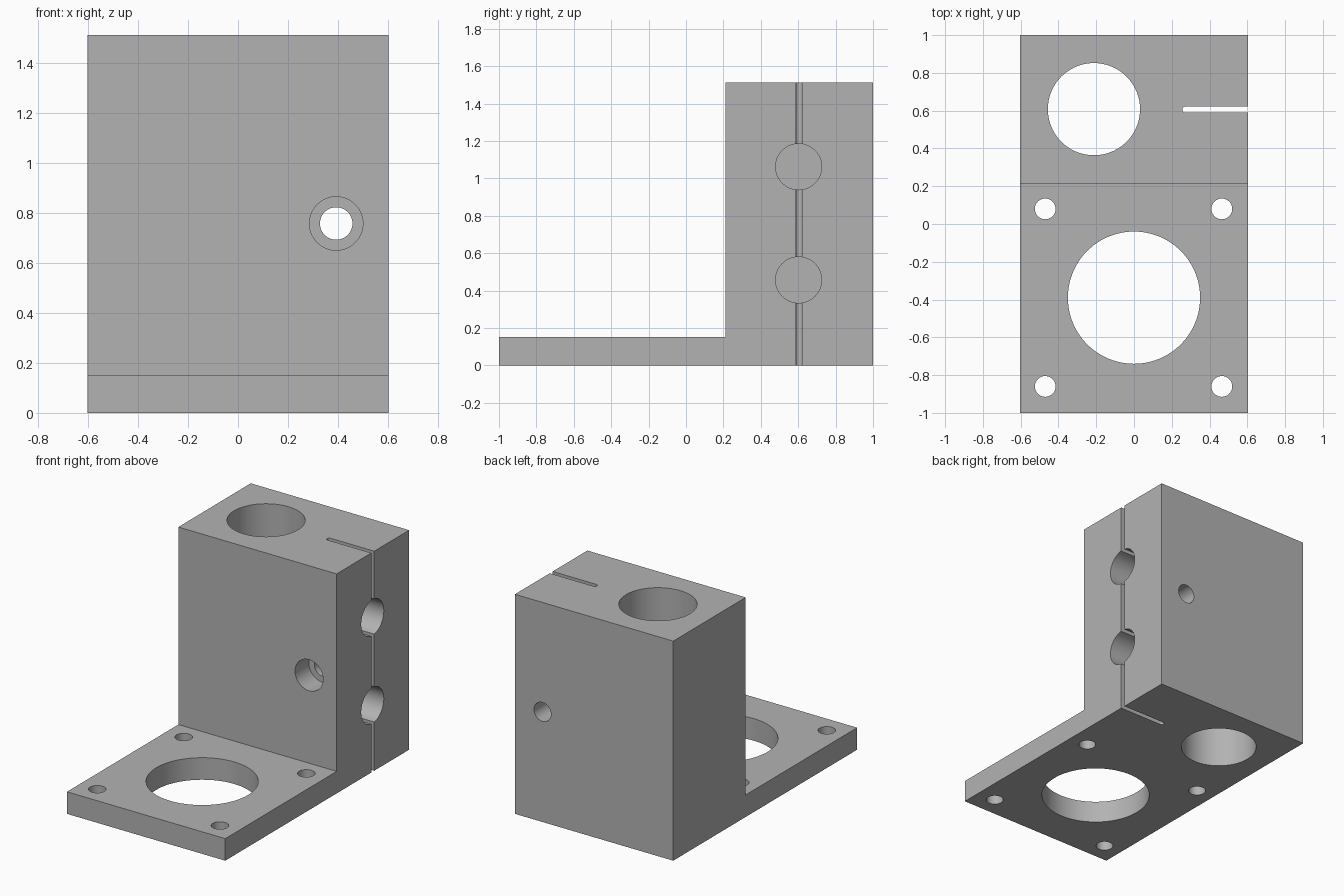
import bpy
import bmesh
from math import pi, radians

cube = bpy.data.objects.get("Cube")
if cube:
    bpy.data.objects.remove(cube, do_unlink=True)

grey = bpy.data.materials.new("machined grey")
grey.use_nodes = True
colour = (0.45, 0.45, 0.45, 1)
grey.diffuse_color = colour
grey.node_tree.nodes["Principled BSDF"].inputs["Base Color"].default_value = colour

HALF_WIDTH = 0.603
HEIGHT = 1.512
STEP_Y = 0.212
PLATE_TOP = 0.152
SLOT_Y = 0.605

# L-shaped body: side profile extruded across the width
profile = [(-1, 0), (1, 0), (1, HEIGHT), (STEP_Y, HEIGHT),
           (STEP_Y, PLATE_TOP), (-1, PLATE_TOP)]
bm = bmesh.new()
face = bm.faces.new([bm.verts.new((-HALF_WIDTH, y, z)) for y, z in profile])
extruded = bmesh.ops.extrude_face_region(bm, geom=[face])["geom"]
moved = [v for v in extruded if isinstance(v, bmesh.types.BMVert)]
bmesh.ops.translate(bm, verts=moved, vec=(2 * HALF_WIDTH, 0, 0))
bmesh.ops.recalc_face_normals(bm, faces=bm.faces)
mesh = bpy.data.meshes.new("motor_bracket")
bm.to_mesh(mesh)
bm.free()
body = bpy.data.objects.new("motor_bracket", mesh)
bpy.context.collection.objects.link(body)
mesh.materials.append(grey)


def cut(cutter):
    """Subtract the cutter from the body, then discard it."""
    cutter.hide_render = True
    cutter.data.materials.append(grey)
    bpy.ops.object.select_all(action="DESELECT")
    bpy.context.view_layer.objects.active = body
    body.select_set(True)
    mod = body.modifiers.new("cut", "BOOLEAN")
    mod.operation = "DIFFERENCE"
    mod.solver = "EXACT"
    mod.object = cutter
    bpy.ops.object.modifier_apply(modifier=mod.name)
    bpy.data.objects.remove(cutter, do_unlink=True)


def drill(axis, centre, radius, length, sides=64):
    rotation = {"x": (0, pi / 2, 0), "y": (pi / 2, 0, 0), "z": (0, 0, 0)}[axis]
    bpy.ops.mesh.primitive_cylinder_add(vertices=sides, radius=radius, depth=length,
                                        location=centre, rotation=rotation)
    cut(bpy.context.object)


# Motor opening and its four screw holes in the plate
drill("z", (0, -0.39, 0), 0.35, 1, 96)
for x in (-0.47, 0.465):
    for y in (-0.86, 0.08):
        drill("z", (x, y, 0), 0.055, 1, 32)

# Vertical rod bore
drill("z", (-0.212, 0.608, HEIGHT / 2), 0.244, 2, 96)

# Clamping slot with a rounded end
bm = bmesh.new()
bmesh.ops.create_cube(bm, size=1)
bmesh.ops.scale(bm, verts=bm.verts, vec=(0.5, 0.032, 2))
bmesh.ops.translate(bm, verts=bm.verts, vec=(0.506, SLOT_Y, HEIGHT / 2))
end = [e for e in bm.edges if all(v.co.x < 0.3 for v in e.verts)
       and abs(e.verts[0].co.z - e.verts[1].co.z) > 1]
bmesh.ops.bevel(bm, geom=end, offset=0.014, segments=4, profile=0.5, affect="EDGES")
slot_mesh = bpy.data.meshes.new("slot_cutter")
bm.to_mesh(slot_mesh)
bm.free()
slot = bpy.data.objects.new("slot_cutter", slot_mesh)
bpy.context.collection.objects.link(slot)
cut(slot)

# Two blind holes in the slotted side
for z in (0.457, 1.062):
    drill("x", (0.62, SLOT_Y - 0.003, z), 0.123, 0.8)

# Clamp screw hole, counterbored at the front
drill("y", (0.393, 0.6, 0.758), 0.065, 2, 48)
drill("y", (0.393, STEP_Y, 0.758), 0.107, 0.3)

bpy.ops.object.select_all(action="DESELECT")
bpy.context.view_layer.objects.active = body
body.select_set(True)
bpy.ops.object.shade_smooth_by_angle(angle=radians(30))
